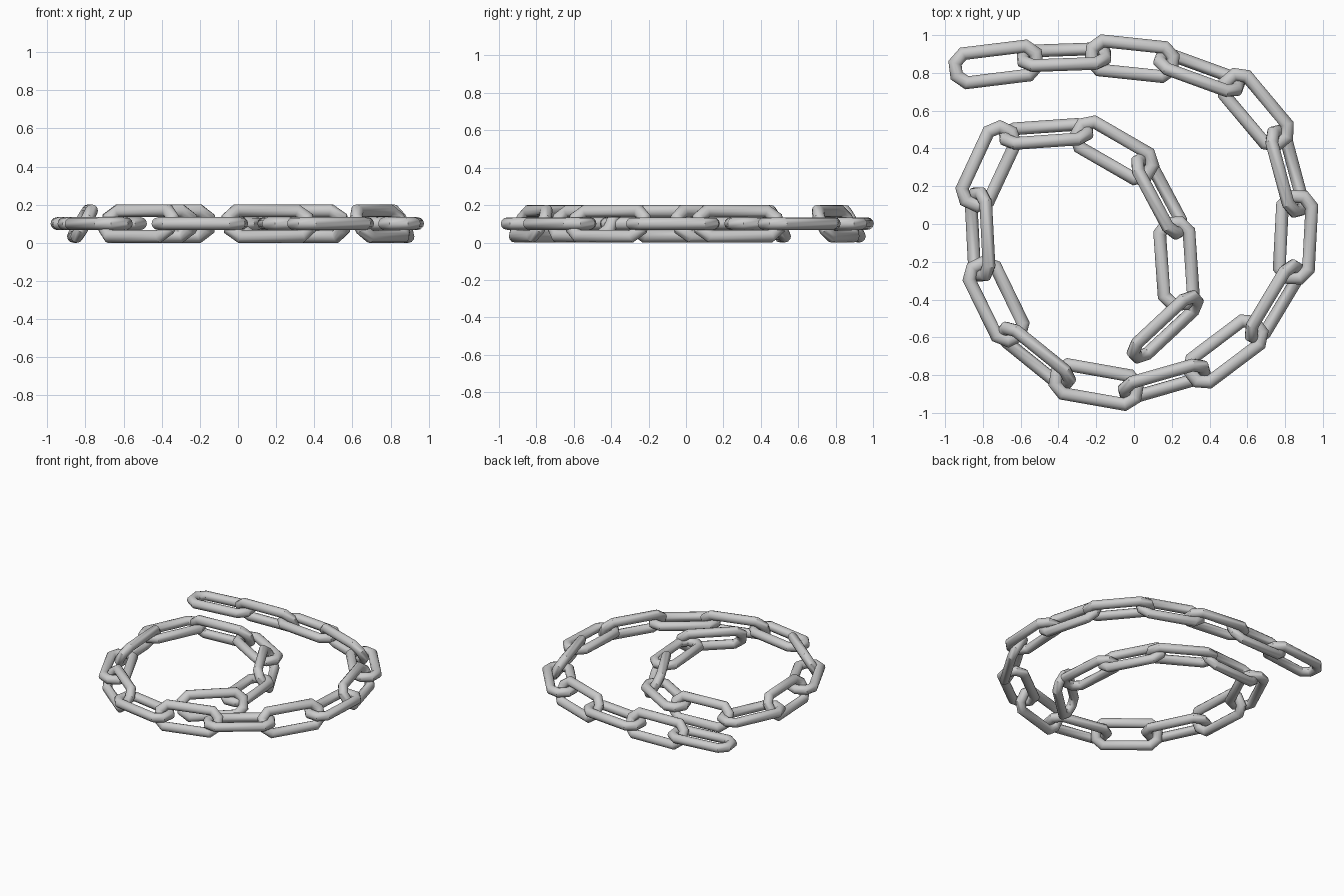
import bpy, bmesh
from math import radians, cos, sin, pi
from mathutils import Vector, Matrix

if "Cube" in bpy.data.objects:
    bpy.data.objects.remove(bpy.data.objects["Cube"])

R = 0.0335      # bar radius
SIDES = 12
TILT = -60      # every second link leans inwards by this angle

# link layout along the spiral: x, y, heading
LINKS = [
    (-0.73, 0.845, 7), (-0.37, 0.883, 2), (-0.01, 0.875, -6), (0.345, 0.80, -20),
    (0.645, 0.605, -50), (0.81, 0.28, -75), (0.855, -0.07, -93), (0.745, -0.415, -121),
    (0.485, -0.675, -143), (0.16, -0.83, -164), (-0.20, -0.85, 170), (-0.52, -0.70, 141),
    (-0.73, -0.41, 116), (-0.815, -0.055, 93), (-0.77, 0.305, 65), (-0.465, 0.477, 4),
    (-0.105, 0.39, -30), (0.135, 0.15, -62), (0.225, -0.21, -86), (0.165, -0.545, -137),
]


def link_mesh():
    # octagonal centre line swept with a round, mitred section
    path = [Vector(p) for p in (
        (0.166, 0.0775, 0), (-0.166, 0.0775, 0), (-0.215, 0.034, 0), (-0.215, -0.034, 0),
        (-0.166, -0.0775, 0), (0.166, -0.0775, 0), (0.215, -0.034, 0), (0.215, 0.034, 0))]
    n = len(path)
    bm = bmesh.new()
    rings = []
    for i, p in enumerate(path):
        a = (p - path[i - 1]).normalized()
        b = (path[(i + 1) % n] - p).normalized()
        t = (a + b).normalized()
        out = Vector((t.y, -t.x, 0)) / t.dot(a)
        rings.append([bm.verts.new(p + out * R * cos(2 * pi * k / SIDES)
                                   + Vector((0, 0, R * sin(2 * pi * k / SIDES))))
                      for k in range(SIDES)])
    for i in range(n):
        r, s = rings[i], rings[(i + 1) % n]
        for k in range(SIDES):
            j = (k + 1) % SIDES
            bm.faces.new((r[k], r[j], s[j], s[k]))
    bmesh.ops.recalc_face_normals(bm, faces=bm.faces)
    me = bpy.data.meshes.new("chain_link")
    bm.to_mesh(me)
    bm.free()
    return me


mesh = link_mesh()
for i, (x, y, heading) in enumerate(LINKS):
    ob = bpy.data.objects.new(f"chain_link_{i + 1:02d}", mesh)
    bpy.context.collection.objects.link(ob)
    ob.matrix_world = (Matrix.Translation((x, y, 0.101))
                       @ Matrix.Rotation(radians(heading), 4, 'Z')
                       @ Matrix.Rotation(radians(TILT if i % 2 else 0), 4, 'X'))
    ob.select_set(True)
    bpy.context.view_layer.objects.active = ob

# smooth bars with crisp mitres
bpy.ops.object.shade_smooth_by_angle(angle=radians(35))
